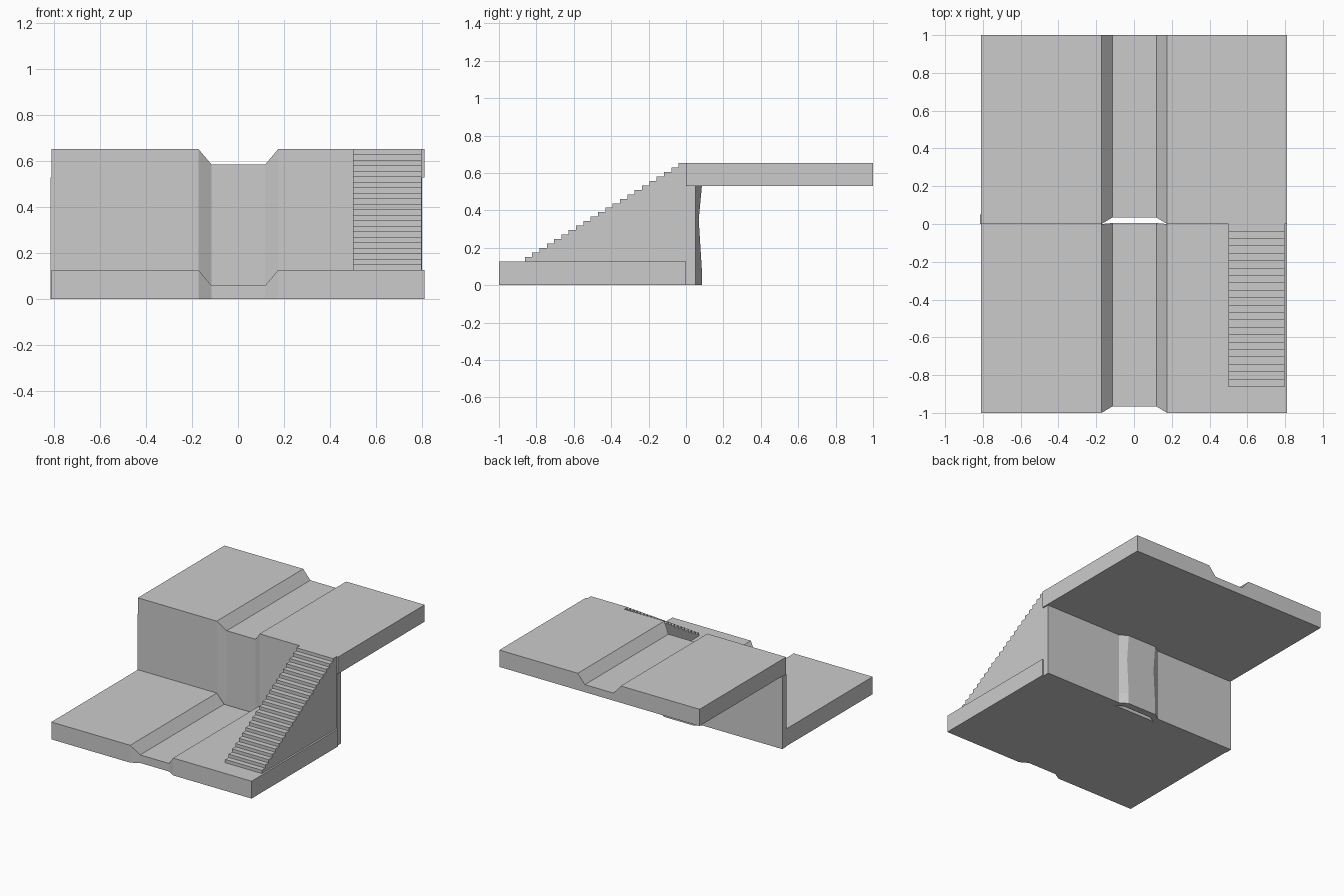
import bpy

if "Cube" in bpy.data.objects:
    bpy.data.objects.remove(bpy.data.objects["Cube"])

# Across-width stations shared by every channelled part: outer edge, lip, bed, bed, lip, outer edge
XS = [-0.81, -0.172, -0.115, 0.118, 0.175, 0.81]
BED = (2, 3)


def make(name, verts, faces):
    me = bpy.data.meshes.new(name)
    me.from_pydata(verts, [], faces)
    me.update()
    ob = bpy.data.objects.new(name, me)
    bpy.context.collection.objects.link(ob)
    return ob


def loft(name, rings):
    """Skin equal-length closed rings along a line, capping ends with strips across the width."""
    n = len(rings[0])
    verts = [v for r in rings for v in r]
    faces = []
    for k in range(len(rings) - 1):
        a, b = k * n, (k + 1) * n
        for i in range(n):
            j = (i + 1) % n
            faces.append((a + i, a + j, b + j, b + i))
    last = (len(rings) - 1) * n
    faces.append(tuple(reversed(range(n))))
    faces.append(tuple(range(last, last + n)))
    return make(name, verts, faces)


# Ground slabs: channel cut in the top, front edge notched back at the channel
def slab(name, y0, y1, z0, z1, back_lip=0.0):
    rings = []
    for i, x in enumerate(XS):
        bed = i in BED
        top = z1 - 0.068 if bed else z1
        front = y0 + 0.034 if bed else y0
        back = y1 + back_lip if bed else y1
        rings.append([(x, front, z0), (x, back, z0), (x, back, top), (x, front, top)])
    return loft(name, rings)


slab("lower_ground", -1, 0, 0, 0.127, 0.005)
slab("upper_ground", 0, 1, 0.53, 0.653)

# Cliff wall: thin panel with the channel running down it, bulging out behind
ROWS = [(0.0, 0.085), (0.08, 0.085), (0.35, 0.068), (0.53, 0.085)]
rings = []
for i, x in enumerate(XS):
    bed = i in BED
    x = {0: -0.814, 5: 0.80}.get(i, x)
    front = [(x, 0.034 if bed else 0.0, z) for z, _ in ROWS]
    back = [(x, b if bed else 0.05, z) for z, b in reversed(ROWS)]
    rings.append(front + back)
loft("cliff_wall", rings)

# Staircase: one solid stepped profile extruded across its width
N, Y0, Z0, Z1 = 22, -0.862, 0.127, 0.653
run, rise = -Y0 / N, (Z1 - Z0) / N
prof = [(Y0, Z0)]
for s in range(N):
    prof += [(Y0 + s * run, Z0 + (s + 1) * rise), (Y0 + (s + 1) * run, Z0 + (s + 1) * rise)]
prof.append((0.0, Z0))
loft("staircase", [[(x, y, z) for y, z in prof] for x in (0.5, 0.797)])

# Consistent outward normals
import bmesh
for ob in bpy.data.objects:
    bm = bmesh.new()
    bm.from_mesh(ob.data)
    bmesh.ops.recalc_face_normals(bm, faces=bm.faces)
    bm.to_mesh(ob.data)
    bm.free()
